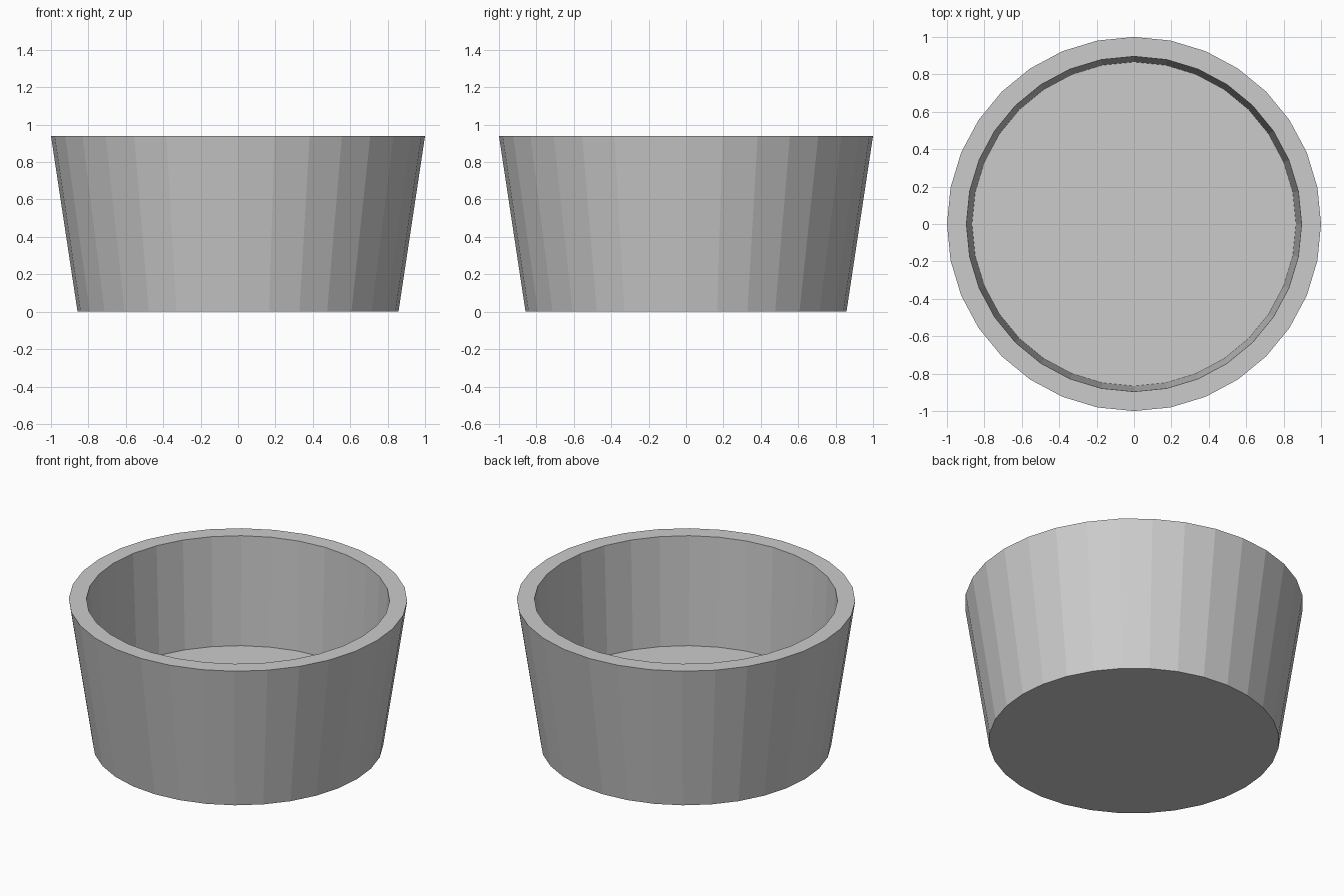
import bpy, bmesh
from math import cos, sin, tau

if "Cube" in bpy.data.objects:
    bpy.data.objects.remove(bpy.data.objects["Cube"])

SIDES = 32

# Profile (radius, height): outer base, outer rim, inner rim, raised floor
PROFILE = [(0.858, 0.0), (1.0, 0.94), (0.896, 0.94), (0.866, 0.237)]


def lathe(name, profile, sides):
    """Revolve a profile around z and cap both ends."""
    bm = bmesh.new()
    rings = [[bm.verts.new((r * cos(tau * i / sides), r * sin(tau * i / sides), z))
              for i in range(sides)] for r, z in profile]
    for a, b in zip(rings, rings[1:]):
        for i in range(sides):
            j = (i + 1) % sides
            bm.faces.new((a[i], a[j], b[j], b[i]))
    bm.faces.new(rings[0][::-1])
    bm.faces.new(rings[-1])
    bmesh.ops.recalc_face_normals(bm, faces=bm.faces)
    mesh = bpy.data.meshes.new(name)
    bm.to_mesh(mesh)
    bm.free()
    obj = bpy.data.objects.new(name, mesh)
    bpy.context.collection.objects.link(obj)
    return obj


# Flat-shaded tapered tub with a thick rim
lathe("tapered_tub", PROFILE, SIDES)
